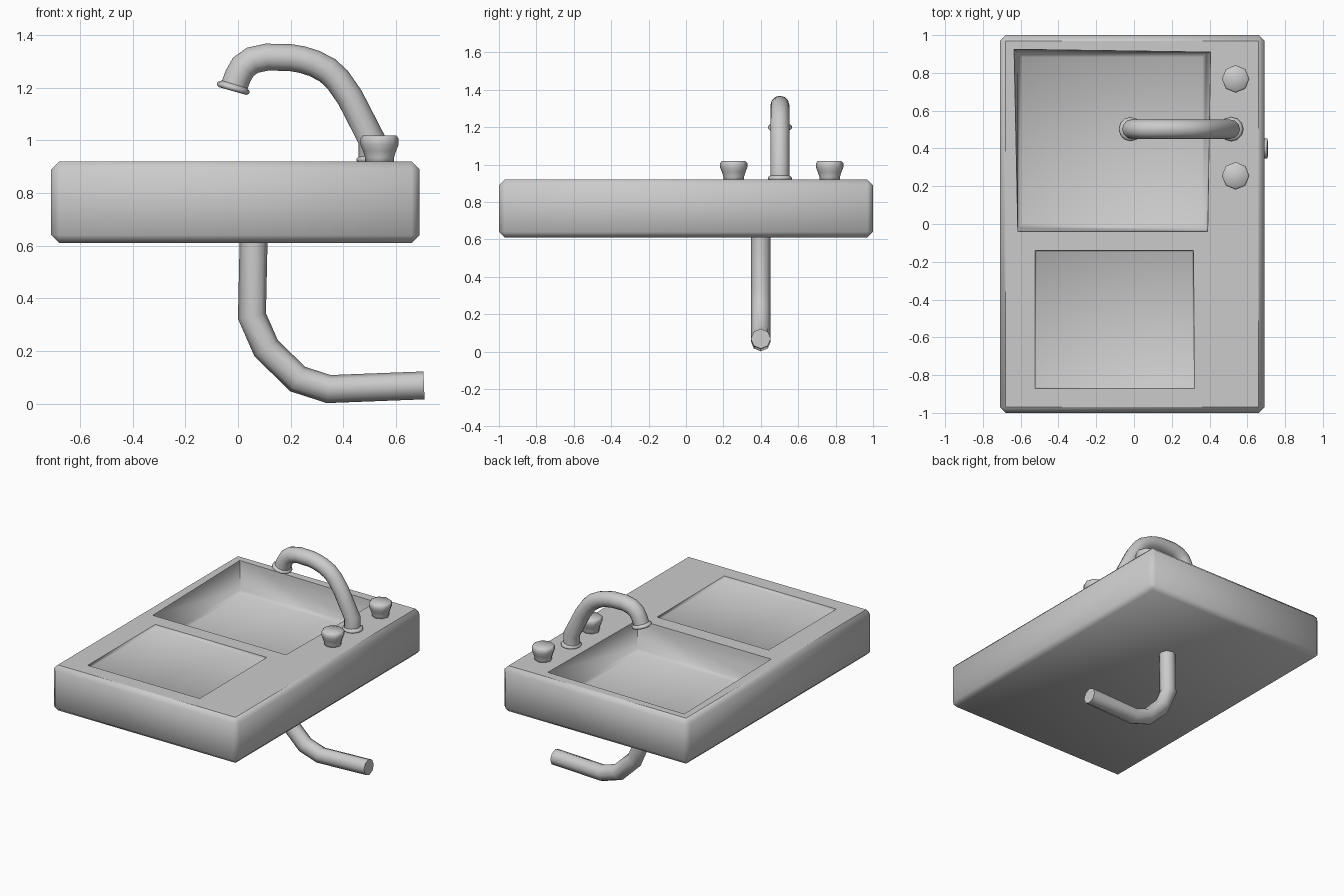
import bpy, bmesh, math
from mathutils import Vector

if "Cube" in bpy.data.objects:
    bpy.data.objects.remove(bpy.data.objects["Cube"])


def finish(bm, name, angle=40):
    bmesh.ops.recalc_face_normals(bm, faces=bm.faces)
    mesh = bpy.data.meshes.new(name)
    bm.to_mesh(mesh)
    bm.free()
    ob = bpy.data.objects.new(name, mesh)
    bpy.context.collection.objects.link(ob)
    bpy.ops.object.select_all(action='DESELECT')
    ob.select_set(True)
    bpy.context.view_layer.objects.active = ob
    bpy.ops.object.shade_smooth_by_angle(angle=math.radians(angle))
    return ob


def skin(bm, rings):
    """Bridge equal-sized rings of points and cap both ends."""
    vs = [[bm.verts.new(p) for p in r] for r in rings]
    n = len(vs[0])
    for a, b in zip(vs, vs[1:]):
        for i in range(n):
            j = (i + 1) % n
            bm.faces.new((a[i], a[j], b[j], b[i]))
    bm.faces.new(vs[0][::-1])
    bm.faces.new(vs[-1])


def tube(name, path, y, radius, sides):
    """Mitred round tube along an (x, z) path."""
    pts = [Vector(p) for p in path]
    rings = []
    for i, p in enumerate(pts):
        d0 = (p - pts[i - 1]).normalized() if i else (pts[1] - p).normalized()
        d1 = (pts[i + 1] - p).normalized() if i < len(pts) - 1 else d0
        t = (d0 + d1).normalized()
        k = radius / t.dot(d0)
        ring = []
        for s in range(sides):
            a = 2 * math.pi * s / sides
            c = math.cos(a) * k
            ring.append((p.x - t.y * c, y + math.sin(a) * radius, p.y + t.x * c))
        rings.append(ring)
    bm = bmesh.new()
    skin(bm, rings)
    return finish(bm, name, 50)


def lathe(name, profile, loc, sides, tilt=0, angle=60):
    """Turned part from (radius, z), tilted about y."""
    bm = bmesh.new()
    skin(bm, [[(r * math.cos(2 * math.pi * i / sides), r * math.sin(2 * math.pi * i / sides), z)
               for i in range(sides)] for r, z in profile])
    ob = finish(bm, name, angle)
    ob.location = loc
    ob.rotation_euler.y = tilt
    return ob


def recess(body, top, bottom, z_low, bevel):
    """Cut a tapered pocket with a softened floor edge."""
    bm = bmesh.new()
    rings = [[(x, y, z) for x, y in q] for q, z in ((bottom, z_low), (top, 0.92))]
    rings.append([(x, y, 1.1) for x, y in top])
    skin(bm, rings)
    edges = [e for e in bm.edges if all(v.co.z < z_low + 0.001 for v in e.verts)]
    bmesh.ops.bevel(bm, geom=edges, offset=bevel, segments=1, affect='EDGES', profile=0.5)
    cutter = finish(bm, "recess_cutter", 180)
    mod = body.modifiers.new("recess", 'BOOLEAN')
    mod.operation = 'DIFFERENCE'
    mod.solver = 'EXACT'
    mod.object = cutter
    bpy.context.view_layer.objects.active = body
    bpy.ops.object.modifier_apply(modifier=mod.name)
    bpy.data.objects.remove(cutter)


# Chamfered sink block
bm = bmesh.new()
bmesh.ops.create_cube(bm, size=1)
for v in bm.verts:
    v.co = Vector((v.co.x * 1.40 - 0.01, v.co.y * 2.0, v.co.z * 0.31 + 0.765))
bmesh.ops.bevel(bm, geom=bm.edges[:], offset=0.03, segments=1, affect='EDGES', profile=0.5)
sink = finish(bm, "sink_body", 180)

# Deep bowl and shallow draining board
recess(sink, [(-0.615, -0.04), (0.39, -0.04), (0.405, 0.91), (-0.635, 0.925)],
       [(-0.612, -0.018), (0.382, -0.018), (0.382, 0.903), (-0.612, 0.903)], 0.715, 0.02)
recess(sink, [(-0.525, -0.87), (0.32, -0.87), (0.315, -0.14), (-0.525, -0.14)],
       [(-0.52, -0.867), (0.317, -0.867), (0.312, -0.143), (-0.52, -0.143)], 0.903, 0.005)

# Crisp edges around the flat top and at the bowl's upright corners, soft elsewhere
bm = bmesh.new()
bm.from_mesh(sink.data)
bm.normal_update()
for f in bm.faces:
    f.smooth = True
for e in bm.edges:
    up = [f.normal.z > 0.99 and f.calc_center_median().z > 0.915 for f in e.link_faces]
    a, b = (v.co for v in e.verts)
    corner = abs(a.z - b.z) > 0.1 and max(abs(a.x), abs(b.x)) < 0.65
    e.smooth = not (corner or (any(up) and not all(up)))
bm.to_mesh(sink.data)
bm.free()

# Curved spout with end collars
tube("faucet_spout",
     [(0.51, 0.91), (0.51, 1.0), (0.425, 1.165), (0.378, 1.232), (0.34, 1.267), (0.29, 1.293),
      (0.245, 1.307), (0.2, 1.315), (0.11, 1.317), (0.055, 1.305), (0.02, 1.28), (0.0, 1.245),
      (-0.017, 1.20)], 0.502, 0.051, 12)
collar = [(0.054, -0.005), (0.064, 0.002), (0.064, 0.012), (0.05, 0.022)]
lathe("faucet_base_collar", collar, (0.515, 0.502, 0.92), 12)
lathe("faucet_outlet_collar", collar, (-0.02, 0.502, 1.193), 12, math.radians(16))

# Pair of tap handles
for side, y in (("front", 0.255), ("back", 0.768)):
    lathe(side + "_tap_handle",
          [(0.054, 0.91), (0.055, 0.935), (0.063, 0.96), (0.073, 0.985), (0.073, 1.008), (0.064, 1.018)],
          (0.538, y, 0), 8, angle=180)

# Drain pipe
tube("drain_pipe", [(0.06, 0.65), (0.053, 0.333), (0.107, 0.21), (0.227, 0.093),
                    (0.345, 0.055), (0.707, 0.069)], 0.4, 0.053, 8)
